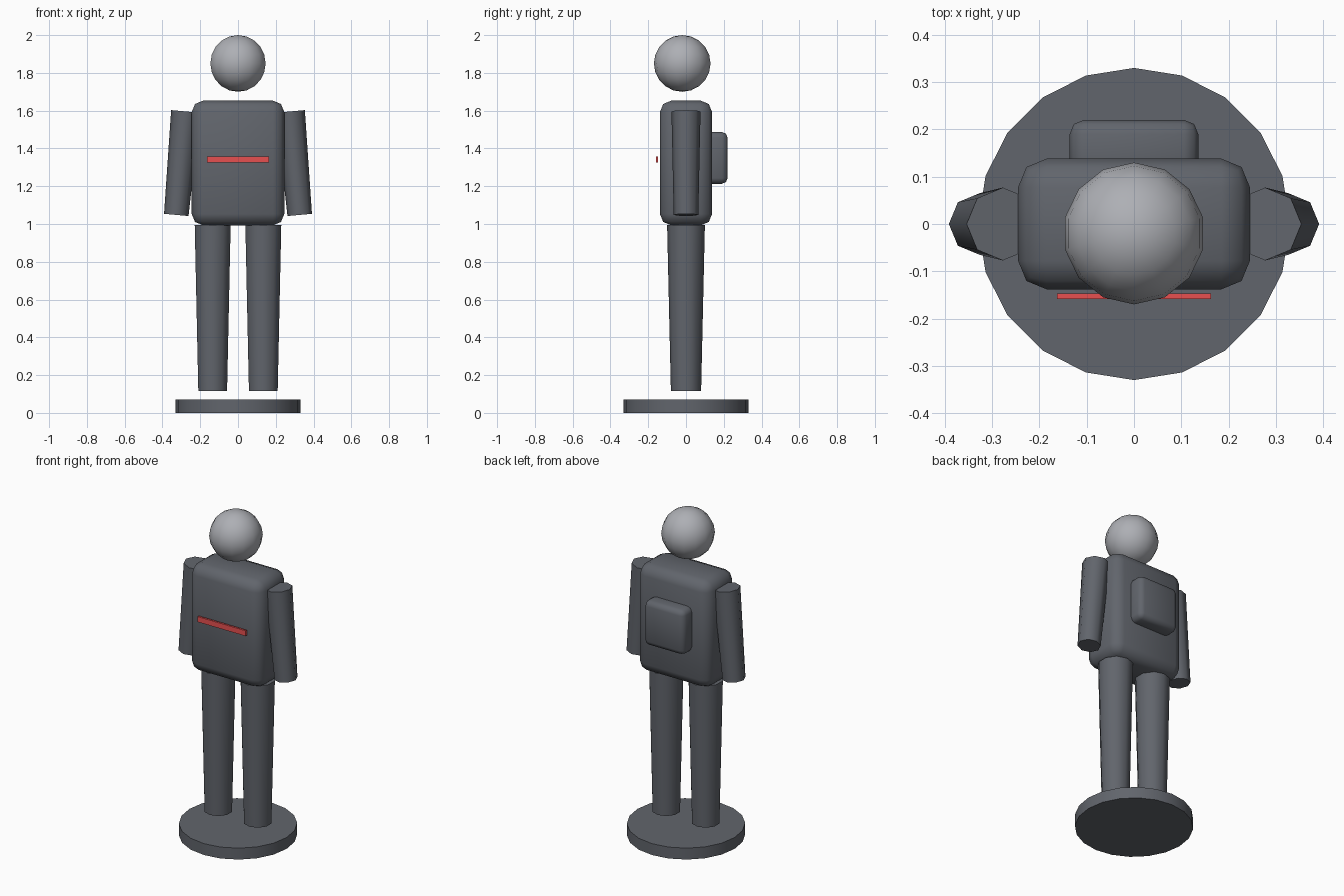
import bpy, math

if "Cube" in bpy.data.objects:
    bpy.data.objects.remove(bpy.data.objects["Cube"])


def material(name, color):
    m = bpy.data.materials.new(name)
    m.diffuse_color = color
    m.use_nodes = True
    m.node_tree.nodes["Principled BSDF"].inputs["Base Color"].default_value = m.diffuse_color
    return m


dark = material("dark_slate", (0.12, 0.13, 0.15, 1))
pale = material("pale_grey", (0.42, 0.43, 0.46, 1))
red = material("red_trim", (0.8, 0.08, 0.08, 1))


def finish(name, mat):
    ob = bpy.context.object
    ob.name = name
    ob.data.materials.append(mat)
    bpy.ops.object.shade_smooth_by_angle(angle=math.radians(50))
    return ob


def taper(name, sides, r_low, r_high, height, center, tilt=0):
    bpy.ops.mesh.primitive_cone_add(vertices=sides, radius1=r_low, radius2=r_high,
                                    depth=height, location=center, rotation=(0, tilt, 0))
    return finish(name, dark)


def box(name, lo, hi, mat, bevel=0, segments=2):
    center = [(a + b) / 2 for a, b in zip(lo, hi)]
    bpy.ops.mesh.primitive_cube_add(size=1, location=center)
    ob = bpy.context.object
    ob.scale = [b - a for a, b in zip(lo, hi)]
    bpy.ops.object.transform_apply(location=False, rotation=False, scale=True)
    if bevel:
        mod = ob.modifiers.new("rounded_edges", 'BEVEL')
        mod.width = bevel
        mod.segments = segments
        bpy.ops.object.modifier_apply(modifier=mod.name)
    return finish(name, mat)


# Stand
taper("base", 20, 0.33, 0.33, 0.07, (0, 0, 0.035))

# Paired legs and splayed arms
for side, s in (("left", -1), ("right", 1)):
    taper(f"{side}_leg", 10, 0.08, 0.10, 0.88, (s * 0.134, 0, 0.555))
    taper(f"{side}_arm", 8, 0.065, 0.077, 0.55, (s * 0.302, 0, 1.322), -s * 0.09)

# Torso, back pack and chest stripe
box("torso", (-0.245, -0.138, 0.993), (0.245, 0.138, 1.653), dark, 0.06, 2)
box("back_pack", (-0.136, 0.08, 1.213), (0.136, 0.22, 1.487), dark, 0.03, 2)
box("chest_stripe", (-0.163, -0.159, 1.325), (0.163, -0.147, 1.358), red)

# Head
bpy.ops.mesh.primitive_uv_sphere_add(segments=14, ring_count=10, radius=0.15,
                                     location=(0, -0.02, 1.85))
finish("head", pale)
